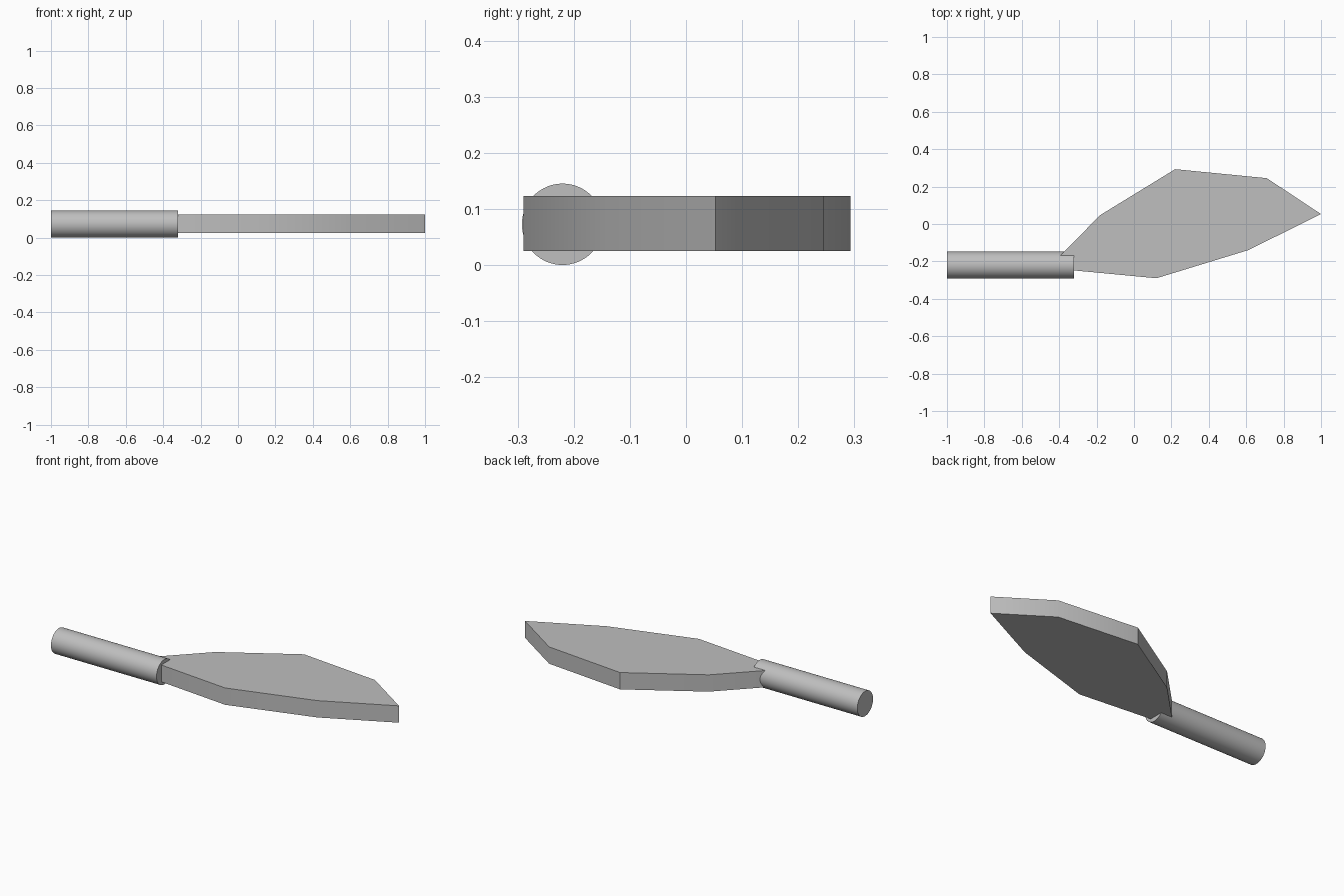
import bpy, bmesh, math

cube = bpy.data.objects.get("Cube")
if cube:
    bpy.data.objects.remove(cube, do_unlink=True)

# Single grey colour
grey = bpy.data.materials.new("plain grey")
grey.use_nodes = True
colour = (0.52, 0.52, 0.52, 1)
grey.diffuse_color = colour
grey.node_tree.nodes["Principled BSDF"].inputs["Base Color"].default_value = colour


def finish(obj):
    obj.data.materials.append(grey)
    bpy.ops.object.select_all(action="DESELECT")
    obj.select_set(True)
    bpy.context.view_layer.objects.active = obj
    bpy.ops.object.shade_smooth_by_angle(angle=math.radians(30))


# Round handle lying along x
bpy.ops.mesh.primitive_cylinder_add(
    vertices=64, radius=0.0725, depth=0.68,
    location=(-0.66, -0.22, 0.0725), rotation=(0, math.pi / 2, 0))
handle = bpy.context.object
handle.name = "handle"
finish(handle)

# Flat blade: outline extruded upwards, its root buried in the handle
outline = [(-0.46, -0.235), (0.12, -0.29), (0.61, -0.14), (1, 0.053),
           (0.71, 0.245), (0.22, 0.293), (-0.18, 0.048)]
bottom, top = 0.025, 0.123
bm = bmesh.new()
base = bm.faces.new([bm.verts.new((x, y, bottom)) for x, y in outline])
result = bmesh.ops.extrude_face_region(bm, geom=[base], use_keep_orig=True)
for v in result["geom"]:
    if isinstance(v, bmesh.types.BMVert):
        v.co.z = top
bmesh.ops.recalc_face_normals(bm, faces=bm.faces)
mesh = bpy.data.meshes.new("blade")
bm.to_mesh(mesh)
bm.free()
blade = bpy.data.objects.new("blade", mesh)
bpy.context.collection.objects.link(blade)
finish(blade)
